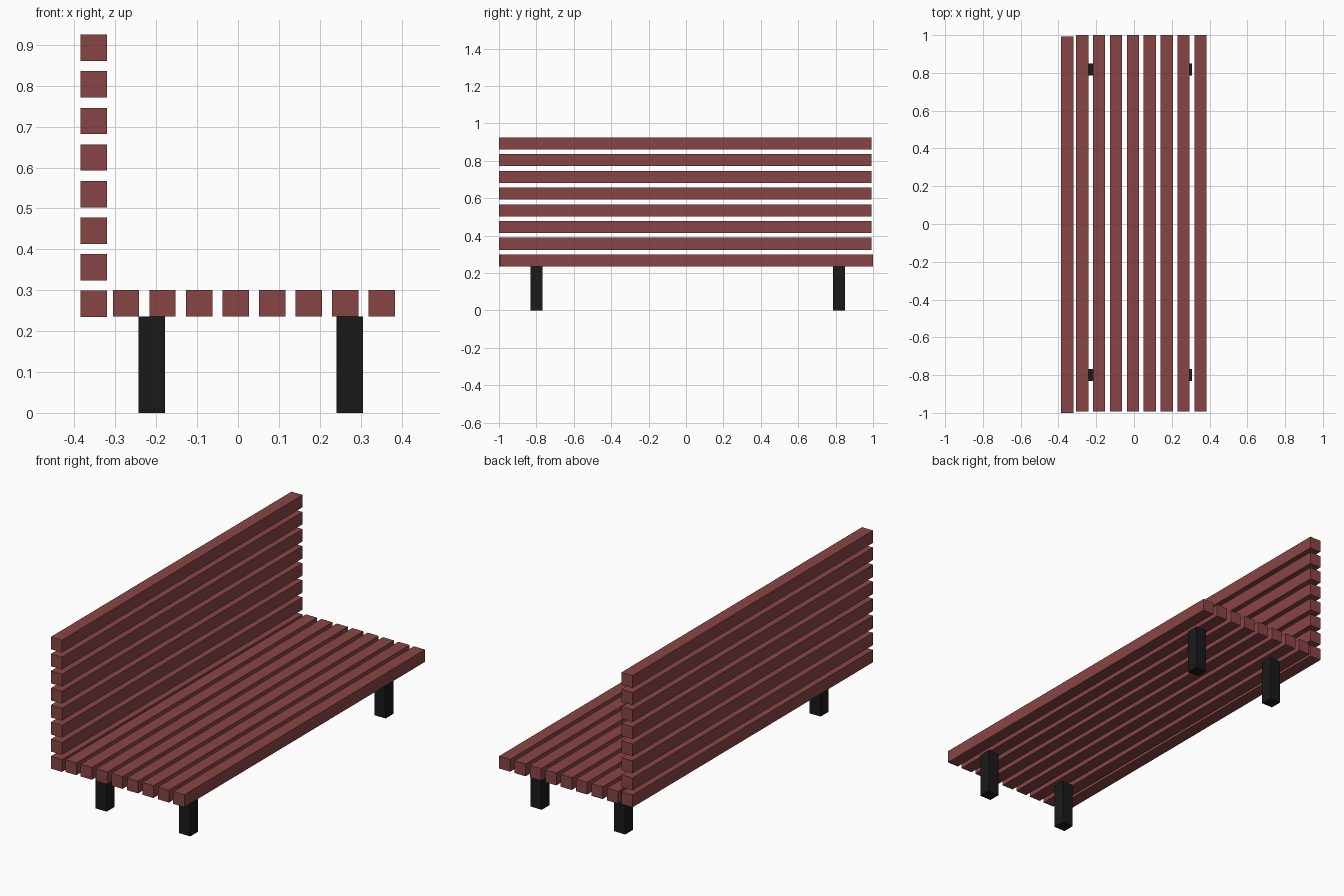
import bpy

if "Cube" in bpy.data.objects:
    bpy.data.objects.remove(bpy.data.objects["Cube"])


def material(name, color):
    m = bpy.data.materials.new(name)
    m.diffuse_color = (*color, 1)
    m.use_nodes = True
    m.node_tree.nodes["Principled BSDF"].inputs["Base Color"].default_value = m.diffuse_color
    return m


wood = material("red_wood", (0.25, 0.06, 0.06))
black = material("black_metal", (0.01, 0.01, 0.01))
T = 0.0645      # square section of slats and legs
PITCH = 0.0894  # slat spacing


def box(name, center, size, mat):
    bpy.ops.mesh.primitive_cube_add(size=1, location=center)
    o = bpy.context.object
    o.name = name
    o.scale = size
    bpy.ops.object.transform_apply(location=False, rotation=False, scale=True)
    o.data.materials.append(mat)
    return o


# Seat slats, running along y
for i in range(8):
    box(f"seat_slat_{i + 1}", (-0.274 + i * PITCH, 0.0035, 0.268),
        (T, 1.993, T), wood)

# Backrest slats, stacked upward along the -x edge
for i in range(8):
    box(f"back_slat_{i + 1}", (-0.353, -0.0035, 0.267 + i * PITCH),
        (T, 1.993, T), wood)

# Four square legs
LEG_H = 0.236
for xn, x in (("rear", -0.211), ("front", 0.2735)):
    for yn, y in (("right", -0.80), ("left", 0.818)):
        box(f"{xn}_{yn}_leg", (x, y, LEG_H / 2), (T, T, LEG_H), black)
